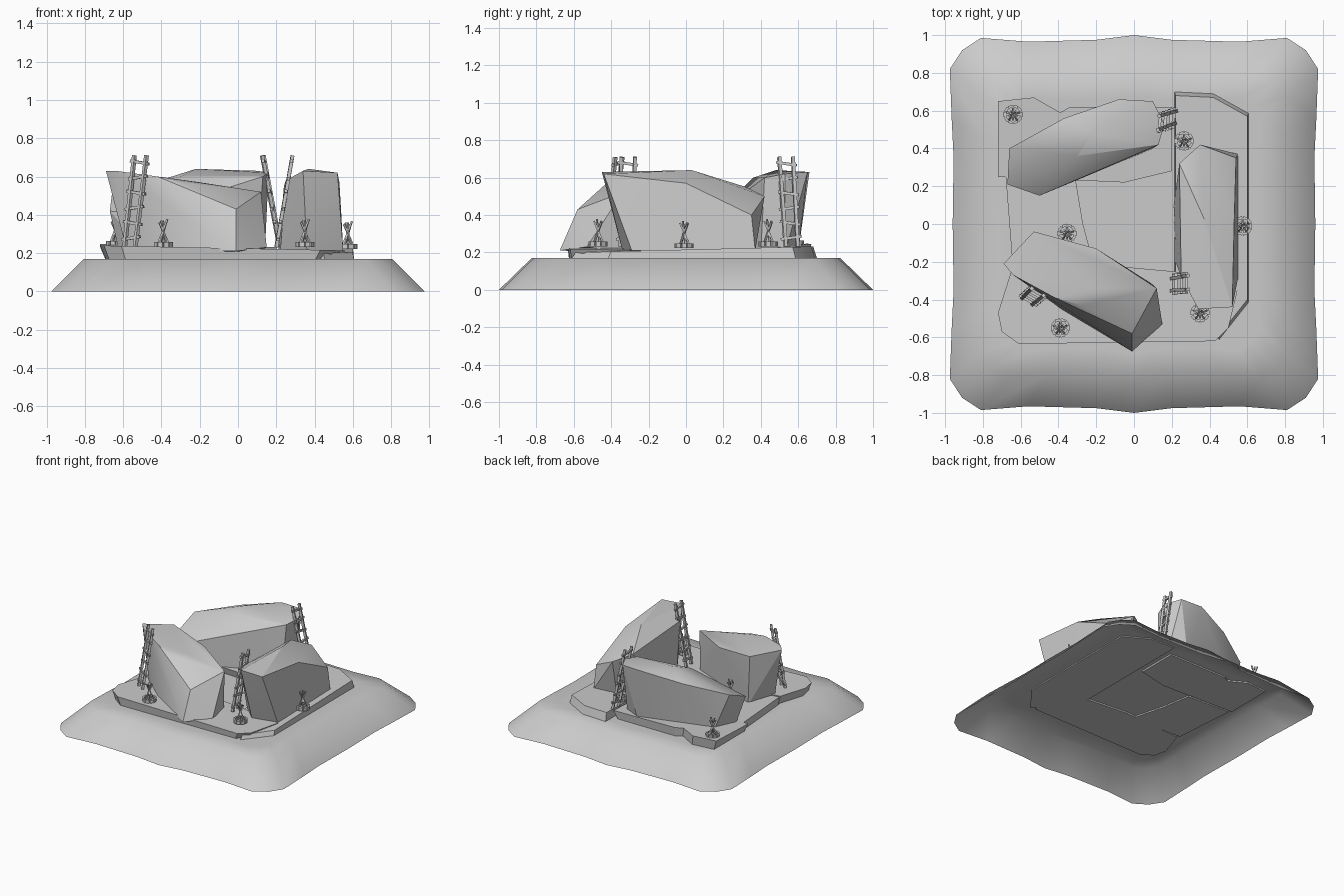
import bpy, bmesh, math
from mathutils import Vector, Matrix

cube = bpy.data.objects.get("Cube")
if cube:
    bpy.data.objects.remove(cube)

stone = bpy.data.materials.new("light_grey")
stone.use_nodes = True
stone.diffuse_color = (0.6, 0.6, 0.6, 1)
stone.node_tree.nodes["Principled BSDF"].inputs["Base Color"].default_value = (0.6, 0.6, 0.6, 1)


def finish(name, bm, smooth=None):
    bmesh.ops.recalc_face_normals(bm, faces=bm.faces)
    mesh = bpy.data.meshes.new(name)
    bm.to_mesh(mesh)
    bm.free()
    mesh.materials.append(stone)
    ob = bpy.data.objects.new(name, mesh)
    bpy.context.collection.objects.link(ob)
    if smooth:
        bpy.ops.object.select_all(action='DESELECT')
        ob.select_set(True)
        bpy.context.view_layer.objects.active = ob
        bpy.ops.object.shade_smooth_by_angle(angle=math.radians(smooth))
    return ob


def bridge(bm, low, high):
    n = len(low)
    for i in range(n):
        j = (i + 1) % n
        bm.faces.new((low[i], low[j], high[j], high[i]))


def beam(bm, a, b, width):
    # square pole running between two points
    a, b = Vector(a), Vector(b)
    d = b - a
    m = Matrix.Translation((a + b) / 2) @ d.to_track_quat('Z', 'Y').to_matrix().to_4x4()
    bmesh.ops.create_cube(bm, size=1, matrix=m @ Matrix.Diagonal((width, width, d.length, 1)))


# Mound: hollow skirt with wavy outline and a flat top
quarter = [(0.96, 0), (0.955, 0.35), (0.965, 0.55), (0.975, 0.82), (0.91, 0.92),
           (0.81, 0.985), (0.56, 0.965), (0.2, 0.975)]
half = quarter + [(0, 1)] + [(-x, y) for x, y in reversed(quarter[1:])]
outline = half + [(-x, -y) for x, y in half]
bm = bmesh.new()
rings = [[bm.verts.new((x * s, y * s, z)) for x, y in outline]
         for s, z in ((1, 0), (0.825, 0.17), (0.68, 0.17))]
bridge(bm, rings[0], rings[1])
bridge(bm, rings[1], rings[2])
bm.faces.new(rings[2])
finish("mound", bm, 80)


# Ground slabs: tilted plates with tapered undersides
def slab(name, points, height, tilt_x, tilt_y, taper, floor=0.16):
    bm = bmesh.new()
    cx = sum(p[0] for p in points) / len(points)
    cy = sum(p[1] for p in points) / len(points)
    top = [bm.verts.new((x, y, height + tilt_x * x + tilt_y * y)) for x, y in points]
    low = [bm.verts.new((cx + (x - cx) * taper, cy + (y - cy) * taper, floor)) for x, y in points]
    bridge(bm, low, top)
    bm.faces.new(top)
    bm.faces.new(low)
    finish(name, bm, 30)


slab("front_slab", [(-0.72, -0.47), (-0.7, -0.57), (-0.61, -0.635), (0.43, -0.62), (0.5, -0.55),
                    (0.56, -0.3), (0.2, -0.25), (-0.13, -0.22), (-0.65, -0.25)], 0.225, -0.02, 0, 0.95)
slab("left_slab", [(0.22, 0.68), (0.42, 0.67), (0.6, 0.57), (0.6, -0.4), (0.45, -0.59),
                   (0.22, -0.27)], 0.215, 0, 0.025, 1.04)
slab("back_slab", [(-0.72, 0.65), (-0.53, 0.67), (-0.39, 0.59), (-0.34, 0.62), (0.2, 0.62),
                   (0.2, 0.28), (-0.05, 0.22), (-0.72, 0.25)], 0.21, -0.015, 0.04, 0.93)
slab("right_slab", [(-0.68, 0.26), (-0.31, 0.24), (-0.27, 0), (-0.2, -0.26), (-0.64, -0.25)],
     0.21, -0.03, 0, 0.98)


# Boulders: faceted hulls around their corner points
def boulder(name, corners):
    bm = bmesh.new()
    for c in corners:
        bm.verts.new(c)
    hull = bmesh.ops.convex_hull(bm, input=bm.verts)
    loose = {v for v in hull["geom_interior"] if isinstance(v, bmesh.types.BMVert)}
    bmesh.ops.delete(bm, geom=list(loose), context='VERTS')
    finish(name, bm, 22)


boulder("front_boulder", [
    (-0.69, -0.21, 0.63), (-0.53, -0.04, 0.6), (-0.64, -0.27, 0.63), (-0.42, -0.39, 0.6),
    (-0.28, -0.43, 0.565), (-0.01, -0.58, 0.43), (0.12, -0.34, 0.52), (-0.2, -0.34, 0.57),
    (-0.2, -0.13, 0.55), (-0.58, -0.28, 0.21), (-0.37, -0.46, 0.21), (-0.01, -0.675, 0.21),
    (0.15, -0.53, 0.23), (0.1, -0.32, 0.2), (-0.5, -0.06, 0.2)])
boulder("left_boulder", [
    (0.34, -0.45, 0.63), (0.52, -0.44, 0.62), (0.25, -0.28, 0.58), (0.37, 0.03, 0.64),
    (0.53, 0, 0.57), (0.24, 0.32, 0.55), (0.35, 0.42, 0.5), (0.54, 0.35, 0.4),
    (0.55, 0.37, 0.21), (0.36, 0.35, 0.21), (0.21, 0.1, 0.2), (0.22, -0.2, 0.2),
    (0.55, -0.29, 0.21), (0.36, -0.34, 0.21)])
boulder("back_boulder", [
    (0.13, 0.42, 0.6), (0.16, 0.53, 0.62), (0.1, 0.65, 0.63), (-0.08, 0.66, 0.63),
    (-0.22, 0.48, 0.64), (-0.3, 0.36, 0.6), (-0.66, 0.4, 0.5), (-0.37, 0.56, 0.57),
    (-0.67, 0.21, 0.42), (-0.5, 0.15, 0.4), (-0.62, 0.27, 0.2), (-0.48, 0.16, 0.2),
    (0.1, 0.4, 0.2), (0.14, 0.53, 0.2), (0, 0.6, 0.2), (-0.55, 0.44, 0.2)])


# Ladders: two leaning rails with rungs that overhang them
def ladder(name, foot, head, across):
    bm = bmesh.new()
    foot, head = Vector(foot), Vector(head)
    side = Vector(across).normalized()
    for s in (-0.032, 0.032):
        beam(bm, foot + side * s, head + side * s * 1.15, 0.018)
    for i in range(6):
        mid = foot.lerp(head, 0.1 + i * 0.165)
        skew = Vector((0, 0, 0.008 * (-1) ** i))
        beam(bm, mid - side * 0.055 - skew, mid + side * 0.055 + skew, 0.015)
    finish(name, bm)


ladder("front_ladder", (-0.565, -0.41, 0.23), (-0.51, -0.36, 0.71), (0.85, -0.5, 0))
ladder("left_ladder", (0.2, -0.32, 0.23), (0.285, -0.31, 0.71), (0, 1, 0))
ladder("back_ladder", (0.22, 0.565, 0.23), (0.13, 0.535, 0.71), (0.1, 1, 0))


# Campfires: ring of stones, crossed logs and leaning sticks
def campfire(name, x, y, z):
    bm = bmesh.new()
    centre = Vector((x, y, z))
    for i in range(10):
        a = i * math.tau / 10
        m = Matrix.Translation(centre) @ Matrix.Rotation(a, 4, 'Z') @ Matrix.Translation((0.043, 0, 0.01))
        bmesh.ops.create_cube(bm, size=1, matrix=m @ Matrix.Diagonal((0.014, 0.025, 0.025, 1)))
    for a in (0, math.pi / 2):
        out = Vector((math.cos(a), math.sin(a), 0)) * 0.04
        beam(bm, centre - out + Vector((0, 0, 0.012)), centre + out + Vector((0, 0, 0.012)), 0.012)
    for i in range(5):
        a = i * math.tau / 5 + 0.3
        out = Vector((math.cos(a), math.sin(a), 0))
        beam(bm, centre + out * 0.034, centre - out * 0.022 + Vector((0, 0, 0.125 + 0.008 * (i % 3))), 0.009)
    finish(name, bm)


for i, spot in enumerate([(-0.64, 0.58, 0.24), (0.265, 0.44, 0.235), (-0.355, -0.05, 0.225),
                          (0.575, -0.01, 0.225), (0.35, -0.47, 0.235), (-0.39, -0.55, 0.235)]):
    campfire("campfire_%d" % (i + 1), *spot)
